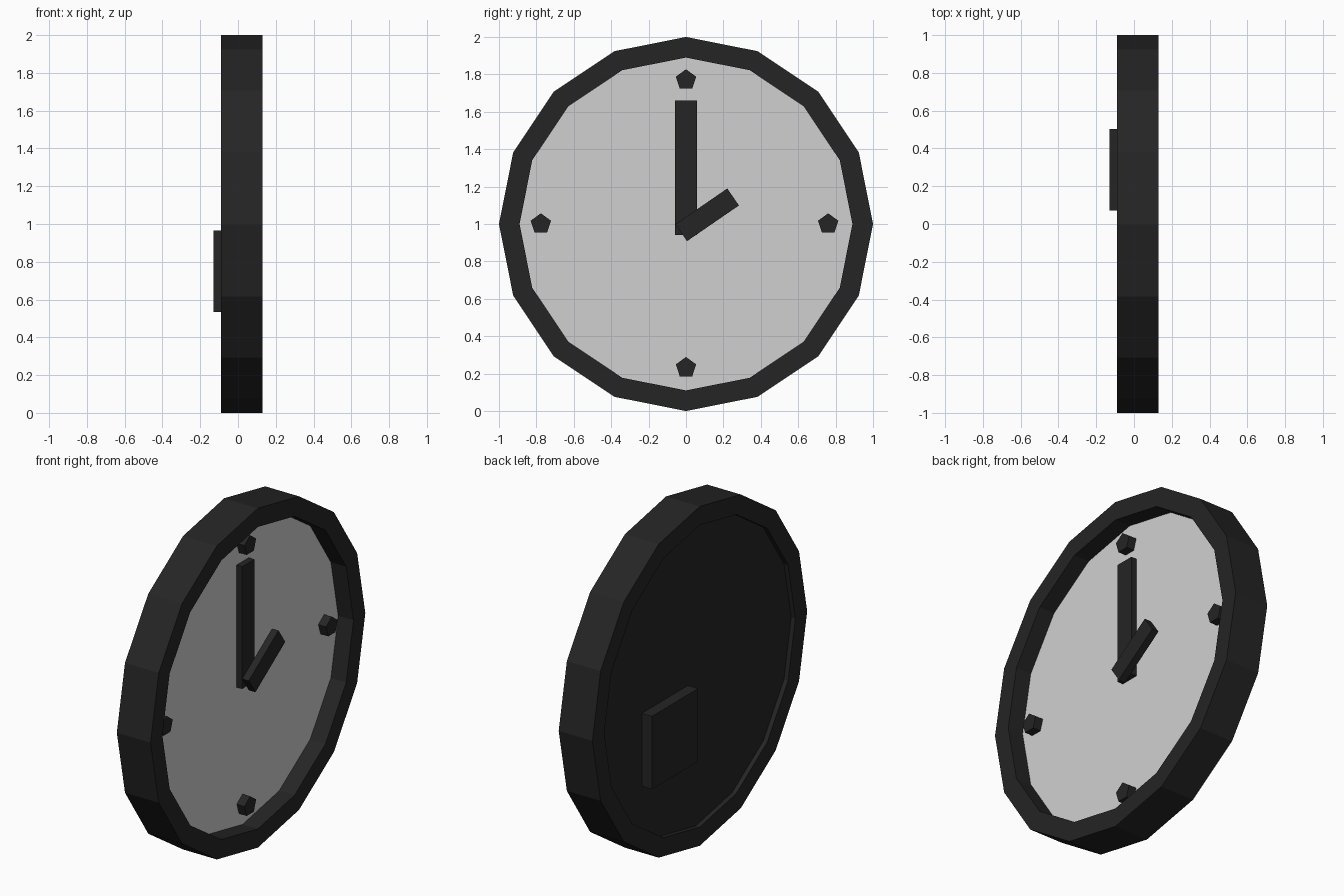
import bpy, bmesh, math

if "Cube" in bpy.data.objects:
    bpy.data.objects.remove(bpy.data.objects["Cube"])

CZ = 1.0       # height of the clock centre
SIDES = 16


def material(name, value):
    m = bpy.data.materials.new(name)
    m.diffuse_color = (value, value, value, 1)
    m.use_nodes = True
    m.node_tree.nodes["Principled BSDF"].inputs["Base Color"].default_value = m.diffuse_color
    return m


BLACK = material("soft black", 0.018)
GREY = material("light grey", 0.63)


def finish(name, bm, *mats):
    bmesh.ops.recalc_face_normals(bm, faces=bm.faces)
    me = bpy.data.meshes.new(name)
    bm.to_mesh(me)
    bm.free()
    for m in mats:
        me.materials.append(m)
    ob = bpy.data.objects.new(name, me)
    bpy.context.collection.objects.link(ob)
    return ob


def polygon(y, z, r, n):
    """Regular outline in the y-z plane with a corner pointing up."""
    return [(y + r * math.sin(math.tau * i / n), z + r * math.cos(math.tau * i / n))
            for i in range(n)]


def bar(y, z, length, width, angle=0.0):
    """Rectangular outline, turned by an angle."""
    c, s = math.cos(angle), math.sin(angle)
    h, w = length / 2, width / 2
    return [(y + a * c - b * s, z + a * s + b * c)
            for a, b in ((-h, -w), (h, -w), (h, w), (-h, w))]


def prism(name, outline, x0, x1, *mats):
    """Extrude a y-z outline from x0 to x1; a second material goes on the +x face."""
    bm = bmesh.new()
    back = [bm.verts.new((x0, y, z)) for y, z in outline]
    front = [bm.verts.new((x1, y, z)) for y, z in outline]
    bm.faces.new(back)
    cap = bm.faces.new(front)
    cap.material_index = len(mats) - 1
    n = len(outline)
    for i in range(n):
        j = (i + 1) % n
        bm.faces.new((back[i], back[j], front[j], front[i]))
    return finish(name, bm, *mats)


# Rim: rectangular section swept round the centre
bm = bmesh.new()
section = [(1.0, -0.09), (1.0, 0.13), (0.89, 0.13), (0.89, -0.09)]
loops = [[bm.verts.new((x, y, z)) for y, z in polygon(0, CZ, r, SIDES)] for r, x in section]
for k in range(4):
    a, b = loops[k], loops[(k + 1) % 4]
    for i in range(SIDES):
        j = (i + 1) % SIDES
        bm.faces.new((a[i], a[j], b[j], b[i]))
finish("rim", bm, BLACK)

# Recessed back panel with the light dial as its front face
prism("dial_and_back_panel", polygon(0, CZ, 0.89, SIDES), -0.063, 0.03, BLACK, GREY)

# Battery box on the back
prism("battery_box", bar(0.287, 0.75, 0.43, 0.43), -0.13, -0.063, BLACK)

# Pentagonal hour markers
for name, y, z in (("top", 0, 1.77), ("right", 0.76, 1.0),
                   ("bottom", 0, 0.232), ("left", -0.776, 1.0)):
    prism("marker_" + name, polygon(y, z, 0.057, 5), 0.03, 0.08, BLACK)

# Hands, stacked one over the other
prism("minute_hand", bar(0, 1.30, 0.72, 0.115, math.pi / 2), 0.025, 0.067, BLACK)
prism("hour_hand", bar(0.113, 1.049, 0.337, 0.11, math.radians(34.5)), 0.067, 0.11, BLACK)
